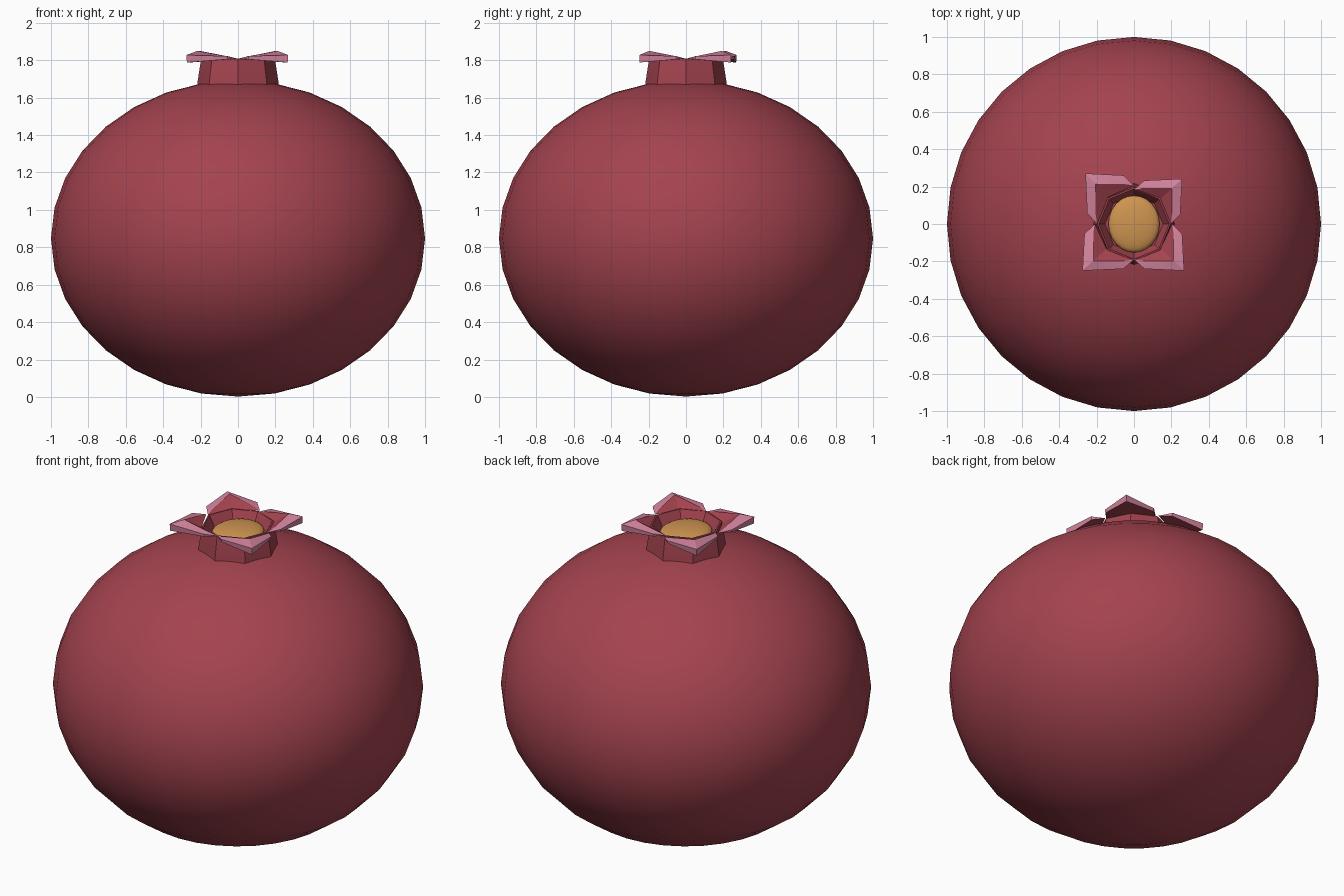
import bpy, bmesh, math

if "Cube" in bpy.data.objects:
    bpy.data.objects.remove(bpy.data.objects["Cube"])


def mat(name, rgb):
    m = bpy.data.materials.new(name)
    m.diffuse_color = (*rgb, 1)
    m.use_nodes = True
    m.node_tree.nodes["Principled BSDF"].inputs["Base Color"].default_value = m.diffuse_color
    return m


RED = mat("dark red skin", (0.37, 0.056, 0.078))
PINK = mat("pink petal edge", (0.66, 0.23, 0.34))
GOLD = mat("golden centre", (0.62, 0.30, 0.08))


def finish(name, bm, mats, angle):
    bmesh.ops.recalc_face_normals(bm, faces=bm.faces)
    me = bpy.data.meshes.new(name)
    bm.to_mesh(me)
    bm.free()
    for m in mats:
        me.materials.append(m)
    ob = bpy.data.objects.new(name, me)
    bpy.context.collection.objects.link(ob)
    bpy.ops.object.select_all(action='DESELECT')
    ob.select_set(True)
    bpy.context.view_layer.objects.active = ob
    bpy.ops.object.shade_smooth_by_angle(angle=math.radians(angle))
    return ob


def ellipsoid(name, rx, ry, rz, z, seg, rings, m):
    bm = bmesh.new()
    bmesh.ops.create_uvsphere(bm, u_segments=seg, v_segments=rings, radius=1)
    for v in bm.verts:
        v.co = (v.co.x * rx, v.co.y * ry, v.co.z * rz + z)
    finish(name, bm, [m], 60)


# Round fruit body
ellipsoid("fruit_body", 1, 1, 0.845, 0.847, 32, 16, RED)

# Octagonal neck with a sunken cup
bm = bmesh.new()
profile = [(0.22, 1.63), (0.217, 1.68), (0.197, 1.808), (0.188, 1.81), (0.155, 1.75)]
rows = [[bm.verts.new((r * math.cos(k * math.pi / 4), r * math.sin(k * math.pi / 4), z))
         for k in range(8)] for r, z in profile]
for a, b in zip(rows, rows[1:]):
    for k in range(8):
        j = (k + 1) % 8
        bm.faces.new((a[k], a[j], b[j], b[k]))
bm.faces.new(rows[-1])
bm.faces.new(rows[0])
finish("crown_neck", bm, [RED], 30)

# Domed centre in the cup
ellipsoid("golden_centre", 0.137, 0.152, 0.035, 1.762, 24, 12, GOLD)

# Half of one petal; the other half swaps x and y
HALF = {
    "A": (0.198, 0.0, 1.808), "M": (0.138, 0.138, 1.80),   # base on the neck
    "C1": (0.205, 0.05, 1.82), "C": (0.205, 0.205, 1.85),  # crest
    "O1": (0.25, 0.055, 1.822), "T": (0.26, 0.26, 1.828),  # outer rim
    "U1": (0.245, 0.055, 1.805), "U": (0.258, 0.258, 1.788),
}
FACES = [("A M C C1", 0), ("C1 C T O1", 1), ("O1 T U U1", 1),
         ("A C1 O1", 1), ("A O1 U1", 1), ("A U1 U M", 0)]
# Four corner petals, slightly uneven in reach
for name, sx, sy in [("petal_front_left", -1.06, -0.96), ("petal_front_right", 1.03, -0.96),
                     ("petal_back_right", 0.99, 0.93), ("petal_back_left", -1.0, 1.04)]:
    bm = bmesh.new()
    for swap in (False, True):
        pts = {}
        for key, (x, y, z) in HALF.items():
            if swap:
                x, y = y, x
            pts[key] = bm.verts.new((x * sx, y * sy, z))
        for keys, mi in FACES:
            bm.faces.new([pts[k] for k in keys.split()]).material_index = mi
    bmesh.ops.remove_doubles(bm, verts=bm.verts, dist=0.0005)
    finish(name, bm, [RED, PINK], 25)
